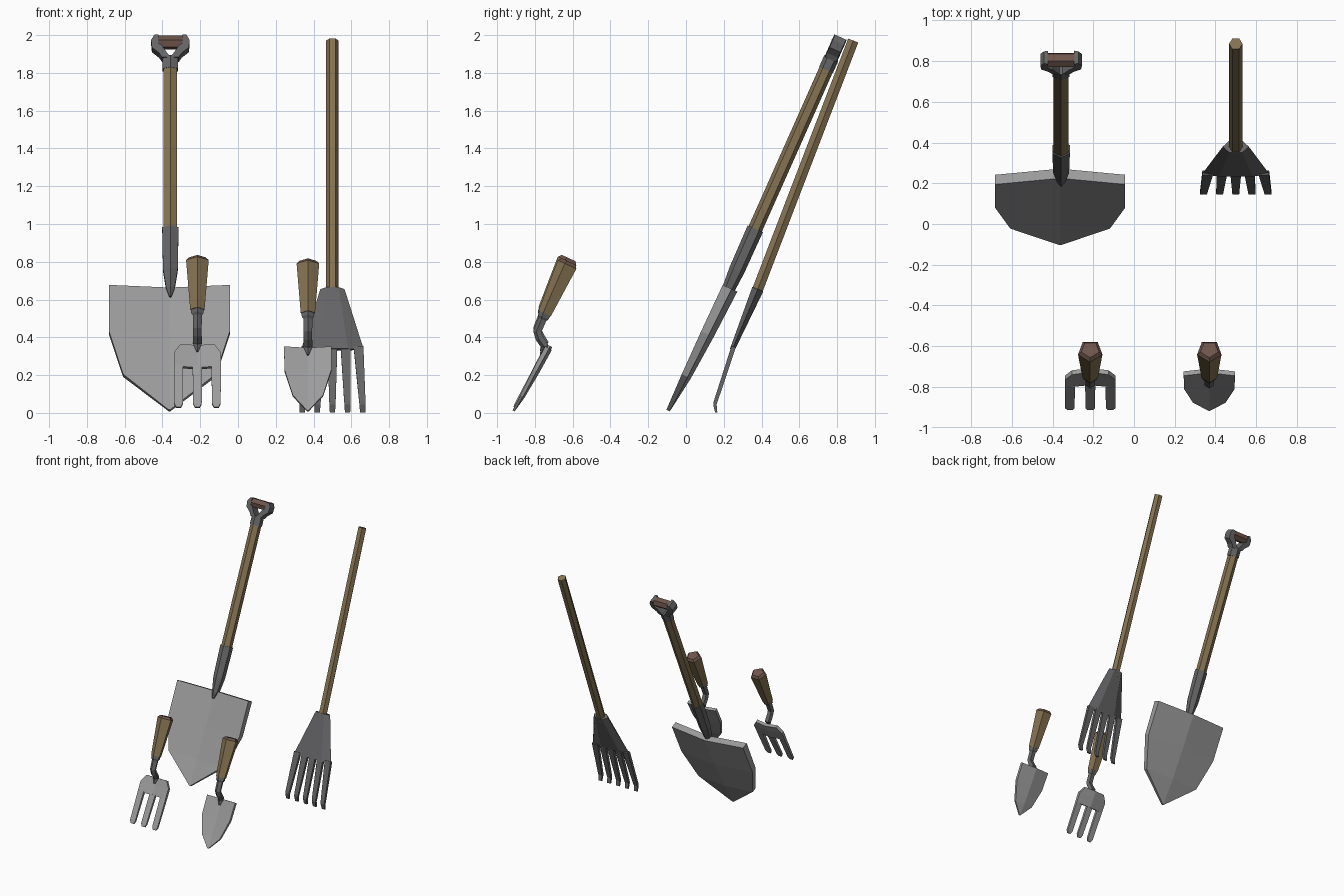
import bpy, bmesh, math
from mathutils import Vector

if "Cube" in bpy.data.objects:
    bpy.data.objects.remove(bpy.data.objects["Cube"])


def material(name, rgb):
    m = bpy.data.materials.new(name)
    m.diffuse_color = (*rgb, 1)
    m.use_nodes = True
    m.node_tree.nodes["Principled BSDF"].inputs["Base Color"].default_value = m.diffuse_color
    return m


WOOD = material("ash wood", (0.235, 0.17, 0.085))
GRIP = material("reddish brown", (0.155, 0.09, 0.07))
STEEL = material("light steel", (0.33, 0.33, 0.33))
IRON = material("dark iron", (0.13, 0.13, 0.135))


def place(origin, tilt, x, u, v):
    """Tool space: x across, u up along the tool, v towards its front."""
    t = math.radians(tilt)
    ox, oy, oz = origin
    return Vector((ox + x, oy + u * math.sin(t) - v * math.cos(t),
                   oz + u * math.cos(t) + v * math.sin(t)))


def ring(origin, tilt, u, rx, ry, n, start=90, x=0, v=0):
    """Regular cross-section; with four sides rx and ry are half sizes."""
    k = math.sqrt(2) if n == 4 else 1
    pts = []
    for i in range(n):
        a = math.radians(start + 360 * i / n)
        pts.append(place(origin, tilt, x + k * rx * math.cos(a), u, v + k * ry * math.sin(a)))
    return pts


def loft(name, rings, mats, last_mat=0):
    """Skin the rings and cap both ends; the last strip and cap take last_mat."""
    bm = bmesh.new()
    vs = [[bm.verts.new(p) for p in r] for r in rings]
    n = len(vs[0])
    for j in range(len(vs) - 1):
        for i in range(n):
            k = (i + 1) % n
            f = bm.faces.new((vs[j][i], vs[j][k], vs[j + 1][k], vs[j + 1][i]))
            if j == len(vs) - 2:
                f.material_index = last_mat
    bm.faces.new(vs[0])
    bm.faces.new(vs[-1]).material_index = last_mat
    bmesh.ops.recalc_face_normals(bm, faces=bm.faces)
    me = bpy.data.meshes.new(name)
    bm.to_mesh(me)
    bm.free()
    for m in mats:
        me.materials.append(m)
    ob = bpy.data.objects.new(name, me)
    bpy.context.collection.objects.link(ob)
    return ob


def blade(name, origin, tilt, rows):
    """Dished plate; rows are (u, half width, edge v, centre v, thickness)."""
    rings = []
    for u, w, ve, vc, t in rows:
        front = [(-w, ve), (0, vc), (w, ve)]
        back = [(x, v - t) for x, v in reversed(front)]
        rings.append([place(origin, tilt, x, u, v) for x, v in front + back])
    return loft(name, rings, [STEEL])


# ---- Shovel ----
SX = -0.363
blade("shovel_blade", (SX, -0.10, 0.015), 25, [
    (0.725, 0.32, 0.013, -0.02, 0.052),
    (0.455, 0.32, 0.013, -0.015, 0.045),
    (0.205, 0.245, 0.01, -0.008, 0.035),
    (0.0, 0.004, 0.004, 0.004, 0.02)])
so, st = (SX + 0.005, 0.367, 0.975), 24
loft("shovel_socket", [
    ring(so, st, 0.0, 0.05, 0.044, 6),
    ring(so, st, -0.24, 0.045, 0.042, 6),
    ring(so, st, -0.35, 0.026, 0.034, 6),
    ring(so, st, -0.40, 0.006, 0.01, 6, v=0.014)], [IRON])
loft("shovel_shaft", [ring(so, st, u, 0.042, 0.038, 6) for u in (-0.05, 0.95)], [WOOD])
loft("shovel_collar", [ring(so, st, u, 0.048, 0.04, 6) for u in (0.92, 0.99)], [IRON])
ho = tuple(place(so, st, 0, 0.985, 0))
for side, label in ((-1, "left"), (1, "right")):
    # D-handle arm from pairs of outer and inner edge points
    rings = []
    for xo, uo, xi, ui in ((0.044, -0.005, 0.0, -0.005), (0.06, 0.02, 0.022, 0.025),
                           (0.098, 0.052, 0.046, 0.064), (0.102, 0.095, 0.064, 0.075),
                           (0.085, 0.125, 0.064, 0.125)):
        rings.append([place(ho, st, side * x, u, v) for x, u, v in
                      ((xo, uo, 0.032), (xi, ui, 0.036), (xi, ui, -0.036), (xo, uo, -0.032))])
    loft(f"shovel_handle_arm_{label}", rings, [IRON])
loft("shovel_grip", [
    [place(ho, st, x, 0.093 + 0.037 * math.sin(math.radians(60 * i)),
           0.038 * math.cos(math.radians(60 * i))) for i in range(6)]
    for x in (-0.066, 0.066)], [GRIP])

# ---- Rake ----
RX = 0.5
ro, rt = (RX, 0.38, 0.655), 21
loft("rake_shaft", [ring(ro, rt, u, 0.033, 0.033, 6, 0) for u in (-0.04, 1.41)], [WOOD])
hb = (RX, 0.245, 0.335)
loft("rake_head", [
    ring(ro, rt, 0.0, 0.064, 0.036, 6, 0),
    ring(hb, rt, 0.0, 0.166, 0.015, 6, 0)], [IRON])
for i in range(-2, 3):
    def tine_ring(y, z, tilt, spread, hw, ht):
        return ring((RX + i * spread, y, z), tilt, 0, hw, ht, 4, 45)
    loft(f"rake_tine_{i + 3}", [
        tine_ring(0.252, 0.35, 21, 0.069, 0.026, 0.012),
        tine_ring(0.157, 0.06, 12, 0.079, 0.017, 0.010),
        tine_ring(0.153, 0.045, -5, 0.0795, 0.016, 0.009),
        tine_ring(0.160, 0.002, -10, 0.08, 0.014, 0.006)], [IRON])


# ---- Hand tools share one handle and neck ----
def hand_grip(name, x, dz):
    o = (x, -0.745, 0.525 + dz)
    loft(name + "_handle", [
        ring(o, 25, 0.0, 0.040, 0.040, 5),
        ring(o, 25, 0.285, 0.063, 0.060, 5),
        ring(o, 25, 0.303, 0.046, 0.044, 5)], [WOOD, GRIP], 1)
    path = ((-0.742, 0.532, 25, 0.036, 0.036), (-0.754, 0.505, 25, 0.034, 0.034),
            (-0.758, 0.495, 25, 0.025, 0.025), (-0.785, 0.43, 8, 0.024, 0.024),
            (-0.773, 0.395, -25, 0.024, 0.024), (-0.745, 0.352, -15, 0.026, 0.022),
            (-0.767, 0.308, 27, 0.006, 0.008))
    loft(name + "_neck", [ring((x, y, z + dz), t, 0, rx, ry, 5)
                          for y, z, t, rx, ry in path], [IRON])


# ---- Hand trowel ----
TX = 0.37
hand_grip("trowel", TX, 0.0)
blade("trowel_blade", (TX, -0.915, 0.012), 28, [
    (0.38, 0.126, 0.010, -0.006, 0.024),
    (0.24, 0.124, 0.010, -0.006, 0.022),
    (0.09, 0.08, 0.006, -0.003, 0.018),
    (0.0, 0.004, 0.003, 0.003, 0.012)])

# ---- Hand fork ----
FX = -0.215
fo = (FX, -0.915, 0.018)
hand_grip("fork", FX, 0.018)
blade("fork_body", fo, 28, [
    (0.388, 0.09, 0.008, -0.004, 0.024),
    (0.335, 0.125, 0.010, -0.004, 0.024),
    (0.255, 0.125, 0.010, -0.004, 0.022)])
for i in (-1, 0, 1):
    v = -0.008 + 0.006 * abs(i)
    loft(f"fork_tine_{i + 2}", [
        ring(fo, 28, 0.262, 0.025, 0.011, 4, 45, x=i * 0.1, v=v),
        ring(fo, 28, 0.035, 0.023, 0.008, 4, 45, x=i * 0.1, v=0),
        ring(fo, 28, 0.013, 0.013, 0.006, 4, 45, x=i * 0.1, v=0)], [STEEL])
